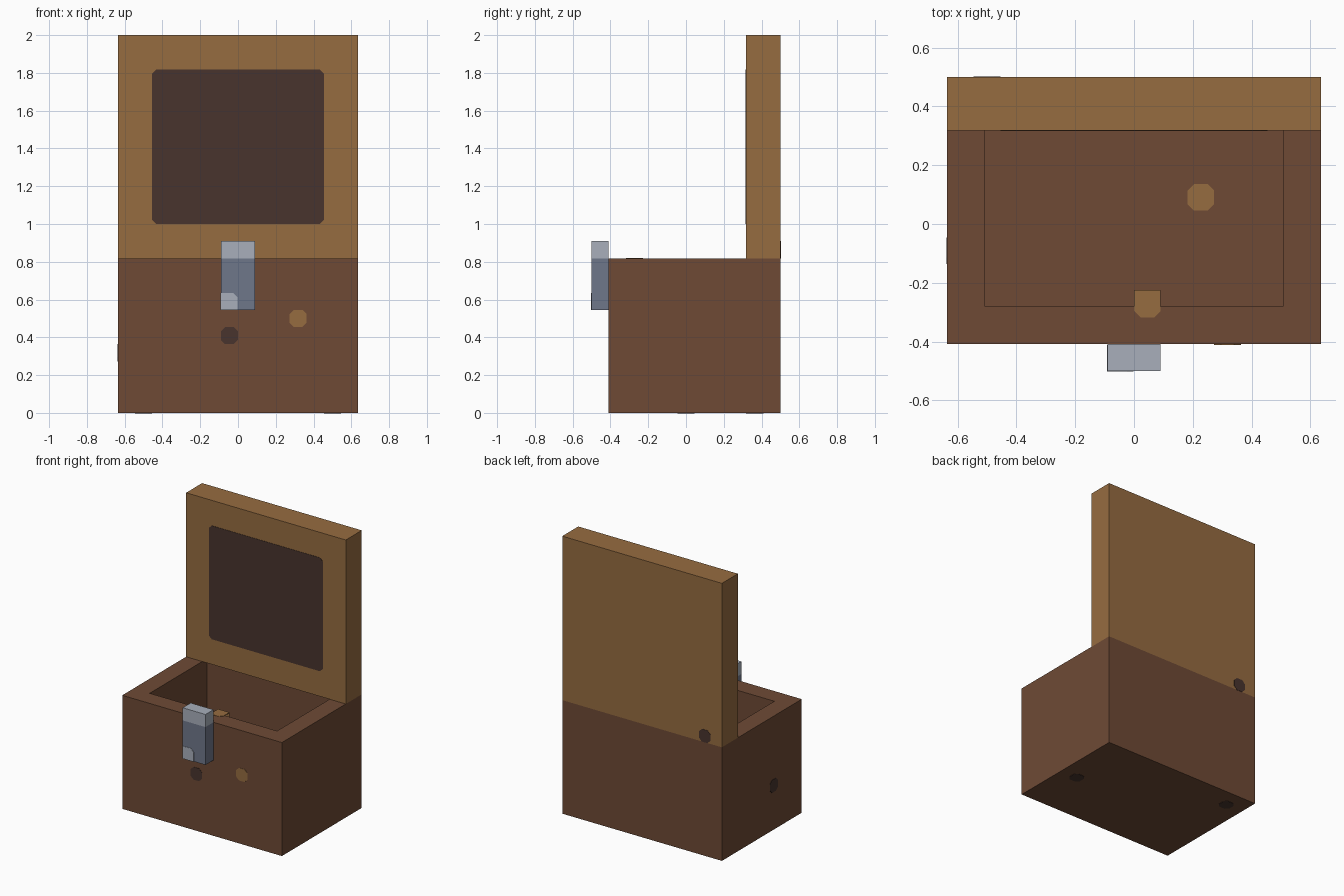
import bpy
import bmesh
from mathutils import Vector

if "Cube" in bpy.data.objects:
    bpy.data.objects.remove(bpy.data.objects["Cube"], do_unlink=True)

U = 2 / 22          # the whole chest sits on a grid of this step
PROUD = 0.002       # how far painted plates stand off a surface


def material(name, rgb):
    linear = [((c / 255 + 0.055) / 1.055) ** 2.4 for c in rgb] + [1]
    m = bpy.data.materials.new(name)
    m.use_nodes = True
    m.diffuse_color = linear
    bsdf = next(n for n in m.node_tree.nodes if n.type == 'BSDF_PRINCIPLED')
    bsdf.inputs["Base Color"].default_value = linear
    return m


TAN = material("tan wood", (150, 108, 64))
BROWN = material("brown wood", (110, 74, 53))
DARK = material("dark wood", (72, 52, 45))
STEEL = material("grey steel", (111, 119, 138))
LIGHT = material("light steel", (168, 175, 187))


def finish(name, bm, mat):
    bmesh.ops.recalc_face_normals(bm, faces=bm.faces)
    mesh = bpy.data.meshes.new(name)
    bm.to_mesh(mesh)
    bm.free()
    mesh.materials.append(mat)
    obj = bpy.data.objects.new(name, mesh)
    bpy.context.collection.objects.link(obj)
    return obj


def box_mesh(lo, hi):
    """Box between two corners given in grid steps."""
    lo, hi = Vector(lo) * U, Vector(hi) * U
    bm = bmesh.new()
    bmesh.ops.create_cube(bm, size=1)
    for v in bm.verts:
        v.co = Vector([a + (b - a) * (c + 0.5) for a, b, c in zip(lo, hi, v.co)])
    return bm


def plate(name, mat, centre, u, v, width=1, height=1, cut=0.25, square=(), depth=2 * PROUD):
    """Plate with clipped corners facing u x v; corners in 'square' stay sharp."""
    u, v, centre = Vector(u), Vector(v), Vector(centre) * U
    n = u.cross(v)
    points = []
    for i, (sx, sy) in enumerate([(-1, -1), (1, -1), (1, 1), (-1, 1)]):
        x, y = sx * width / 2, sy * height / 2
        if i in square:
            points.append((x, y))
            continue
        pair = [(x - sx * cut, y), (x, y - sy * cut)]
        points += pair if sx * sy < 0 else pair[::-1]
    bm = bmesh.new()
    face = bm.faces.new([bm.verts.new(centre + (u * x + v * y) * U + n * PROUD)
                         for x, y in points])
    back = bmesh.ops.extrude_face_region(bm, geom=[face], use_keep_orig=True)
    bmesh.ops.translate(bm, vec=-n * depth,
                        verts=[e for e in back["geom"] if isinstance(e, bmesh.types.BMVert)])
    return finish(name, bm, mat)


# Chest body with a hollow sunk into its top
bm = box_mesh((-7, -4.5, 0), (7, 5.5, 9))
top = max(bm.faces, key=lambda f: f.calc_center_median().z)
bmesh.ops.inset_region(bm, faces=[top], thickness=2 * U)
walls = bmesh.ops.extrude_face_region(bm, geom=[top])
bmesh.ops.translate(bm, vec=(0, 0, -7 * U),
                    verts=[e for e in walls["geom"] if isinstance(e, bmesh.types.BMVert)])
if top.is_valid:
    bmesh.ops.delete(bm, geom=[top], context='FACES_ONLY')
finish("chest_body", bm, BROWN)

# Open lid standing upright on the back rim, with its dark lining
finish("lid", box_mesh((-7, 3.5, 9), (7, 5.5, 22)), TAN)
X, Y, Z = Vector((1, 0, 0)), Vector((0, 1, 0)), Vector((0, 0, 1))
plate("lid_lining", DARK, (0, 3.5, 15.5), X, Z, width=10, height=9)

# Latch: grey plate, light cap and light lower corner
finish("latch", box_mesh((-1, -5.5, 6), (1, -4.5, 9)), STEEL)
finish("latch_cap", box_mesh((-1, -5.5, 9), (1, -4.5, 10)), LIGHT)
plate("latch_corner", LIGHT, (-0.52, -5.5, 6.48), X, Z, square=(0, 1, 3), depth=U)

# Worn spots on the wood: name, colour, centre in steps, right and up directions
spots = [
    ("front_dark_spot", DARK, (-0.5, -4.5, 4.5), X, Z),
    ("front_tan_spot", TAN, (3.5, -4.5, 5.5), X, Z),
    ("floor_tan_spot", TAN, (2.5, 1, 2), X, Y),
    ("side_dark_spot", DARK, (-7, -1, 3.5), -Y, Z),
    ("back_dark_spot", DARK, (-5.5, 5.5, 9.5), -X, Z),
    ("bottom_dark_spot_left", DARK, (5.5, 0, 0), -X, Y),
    ("bottom_dark_spot_right", DARK, (-5.5, 4, 0), -X, Y),
]
for name, mat, centre, u, v in spots:
    plate(name, mat, centre, u, v)

# Tan spot that wraps over the inner edge of the front rim
plate("rim_tan_spot", TAN, (0.5, -3, 9), X, Y, square=(2, 3))
plate("rim_tan_spot_inside", TAN, (0.5, -2.5, 8.5), -X, Z, square=(2, 3))
